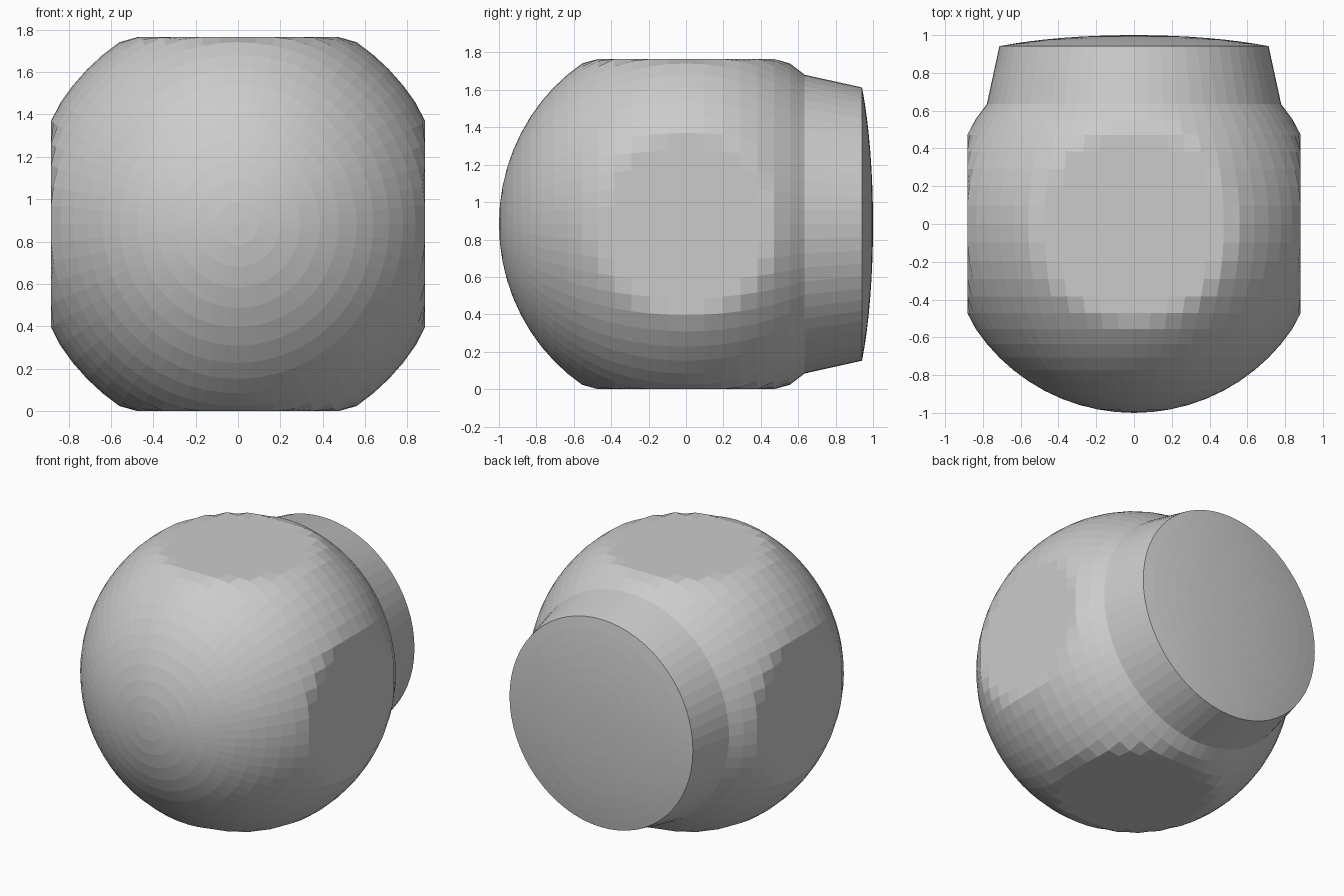
import bpy, bmesh
from math import radians
from mathutils import Matrix

if "Cube" in bpy.data.objects:
    bpy.data.objects.remove(bpy.data.objects["Cube"])

HALF = 0.8825                      # half width between opposite flats
SCALE_X, SCALE_Z = 1.008, 1.033    # slight stretch of the ball

# Ball: sphere with its poles along y
bm = bmesh.new()
bmesh.ops.create_uvsphere(bm, u_segments=64, v_segments=32, radius=1,
                          matrix=Matrix.Rotation(radians(90), 4, 'X'))

for v in bm.verts:
    # Back collar: squash the rear cap into a shallow dome pushed outwards
    if v.co.y > 0.70:
        v.co.y = 1 - 0.2 * (1 - v.co.y)
    # Flats: press the sides, top and bottom against a box
    v.co.x = max(-HALF, min(HALF, v.co.x * SCALE_X))
    v.co.z = max(-HALF, min(HALF, v.co.z * SCALE_Z)) + HALF

bmesh.ops.recalc_face_normals(bm, faces=bm.faces)
mesh = bpy.data.meshes.new("flattened_ball")
bm.to_mesh(mesh)
bm.free()
ball = bpy.data.objects.new("flattened_ball", mesh)
bpy.context.collection.objects.link(ball)
